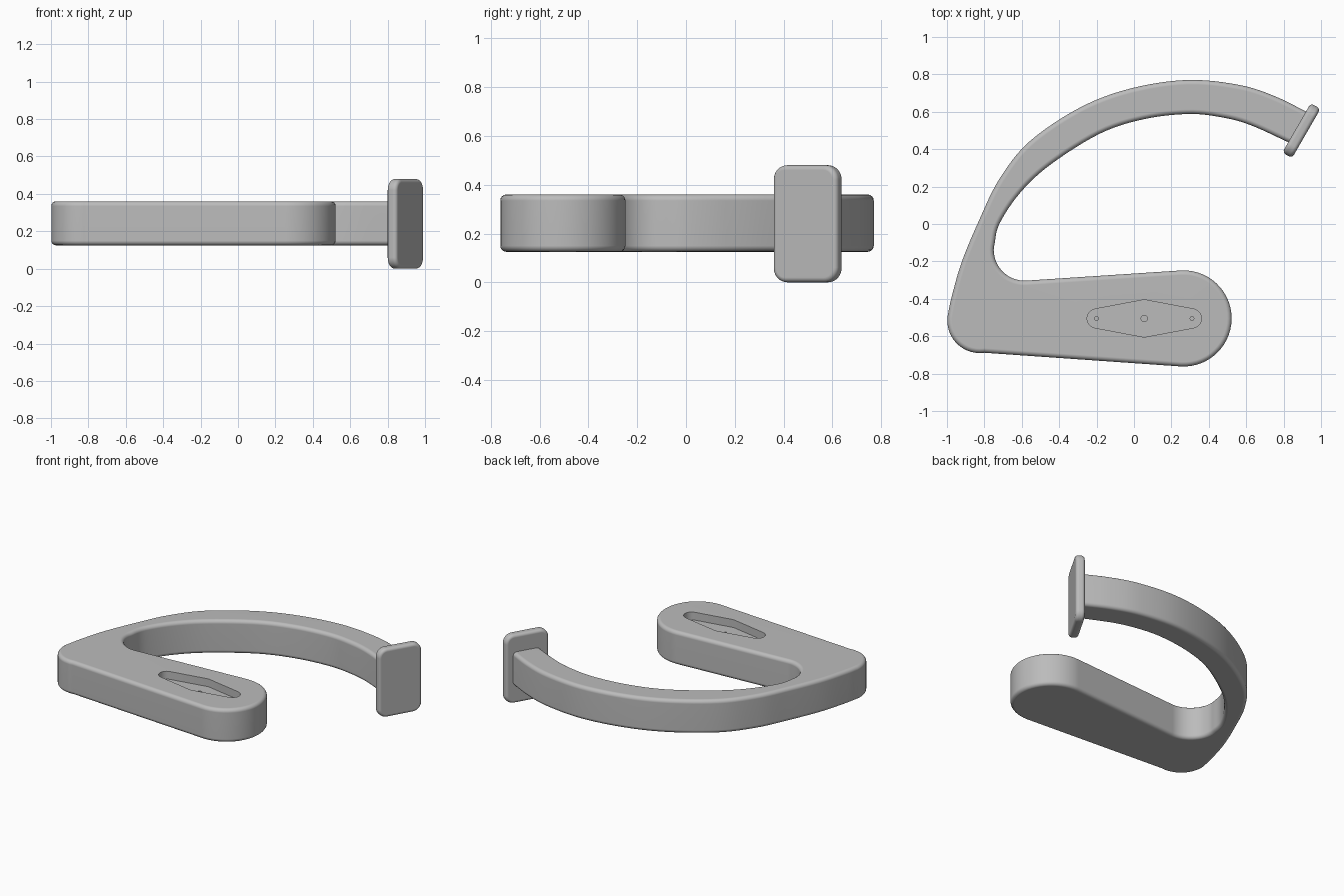
import bpy, bmesh
from math import sin, cos, pi, radians
from mathutils import Vector, Matrix

cube = bpy.data.objects.get("Cube")
if cube:
    bpy.data.objects.remove(cube, do_unlink=True)

grey = bpy.data.materials.new("light_grey")
grey.use_nodes = True
grey.diffuse_color = (0.5, 0.5, 0.5, 1)
grey.node_tree.nodes["Principled BSDF"].inputs["Base Color"].default_value = (0.5, 0.5, 0.5, 1)


def arc(cx, cy, r, start, end, steps=12):
    """Points on a circular arc, angles in degrees."""
    angles = [radians(start + (end - start) * i / steps) for i in range(steps + 1)]
    return [(cx + r * cos(a), cy + r * sin(a)) for a in angles]


def spline(points, steps=6):
    """Smooth curve through the points."""
    p = [Vector(q) for q in points]
    p = [2 * p[0] - p[1]] + p + [2 * p[-1] - p[-2]]
    out = []
    for a, b, c, d in zip(p, p[1:], p[2:], p[3:]):
        for i in range(steps):
            t = i / steps
            out.append(0.5 * (2 * b + (c - a) * t + (2 * a - 5 * b + 4 * c - d) * t**2
                              + (3 * b - a - 3 * c + d) * t**3))
    return [tuple(v) for v in out] + [tuple(p[-2])]


def prism(name, outline, z0, z1):
    """Closed outline extruded from z0 to z1."""
    bm = bmesh.new()
    face = bm.faces.new([bm.verts.new((x, y, z0)) for x, y in outline])
    top = bmesh.ops.extrude_face_region(bm, geom=[face])["geom"]
    bmesh.ops.translate(bm, vec=(0, 0, z1 - z0),
                        verts=[v for v in top if isinstance(v, bmesh.types.BMVert)])
    bmesh.ops.recalc_face_normals(bm, faces=bm.faces)
    mesh = bpy.data.meshes.new(name)
    bm.to_mesh(mesh)
    bm.free()
    mesh.materials.append(grey)
    obj = bpy.data.objects.new(name, mesh)
    bpy.context.collection.objects.link(obj)
    return obj


def apply(obj, kind, **settings):
    bpy.ops.object.select_all(action="DESELECT")
    obj.select_set(True)
    bpy.context.view_layer.objects.active = obj
    mod = obj.modifiers.new(kind.title(), kind)
    for key, value in settings.items():
        setattr(mod, key, value)
    bpy.ops.object.modifier_apply(modifier=mod.name)


def cut(obj, cutter):
    apply(obj, "BOOLEAN", operation="DIFFERENCE", solver="EXACT", object=cutter)
    bpy.data.objects.remove(cutter, do_unlink=True)


def finish(obj):
    apply(obj, "WEIGHTED_NORMAL", keep_sharp=True)


def smooth(obj):
    bpy.ops.object.select_all(action="DESELECT")
    obj.select_set(True)
    bpy.context.view_layer.objects.active = obj
    bpy.ops.object.shade_smooth_by_angle(angle=radians(35))


# Hook body: rounded base, inner fillet, curved arm, rounded heel
inner = spline([(-0.748, -0.12), (-0.72, 0), (-0.61, 0.165), (-0.45, 0.315), (-0.185, 0.482),
                (0.05, 0.56), (0.285, 0.588), (0.46, 0.572), (0.62, 0.53), (0.845, 0.428)])
outer = spline([(0.945, 0.588), (0.76, 0.68), (0.565, 0.743), (0.285, 0.77), (-0.02, 0.724),
                (-0.29, 0.622), (-0.56, 0.44), (-0.72, 0.24), (-0.825, 0.027),
                (-0.92, -0.2), (-0.975, -0.39), (-0.998, -0.5)])
outline = (arc(0.265, -0.505, 0.257, -93, 93, 28) + arc(-0.585, -0.138, 0.165, -87, -180, 14)
           + inner + outer + arc(-0.825, -0.517, 0.173, 185, 278, 12))
body = prism("hook_body", outline, 0.125, 0.36)
apply(body, "BEVEL", width=0.025, segments=4, limit_method="ANGLE", angle_limit=radians(50))

# Recess with three screw holes in the base
mid = -0.505
recess = ([(0.055, mid + 0.1)] + arc(-0.2, mid, 0.051, 101, 259)
          + [(0.055, mid - 0.1)] + arc(0.31, mid, 0.051, -79, 79))
cut(body, prism("recess_cutter", recess, 0.305, 0.45))
for x, r in ((-0.2, 0.01), (0.055, 0.017), (0.31, 0.01)):
    cut(body, prism("hole_cutter", arc(x, mid, r, 0, 345, 23), 0.25, 0.45))
smooth(body)
finish(body)

# Upright end plate, angled across the tip of the arm
w, h, r = 0.152, 0.24, 0.06
corners = (arc(w - r, h - r, r, 0, 90, 8) + arc(r - w, h - r, r, 90, 180, 8)
           + arc(r - w, r - h, r, 180, 270, 8) + arc(w - r, r - h, r, 270, 360, 8))
plate = prism("end_plate", corners, -0.03, 0.03)
apply(plate, "BEVEL", width=0.02, segments=4, limit_method="ANGLE", angle_limit=radians(50))
plate.data.transform(Matrix.Translation((0.895, 0.499, 0.24))
                     @ Matrix.Rotation(radians(60), 4, "Z") @ Matrix.Rotation(pi / 2, 4, "X"))
smooth(plate)
finish(plate)
